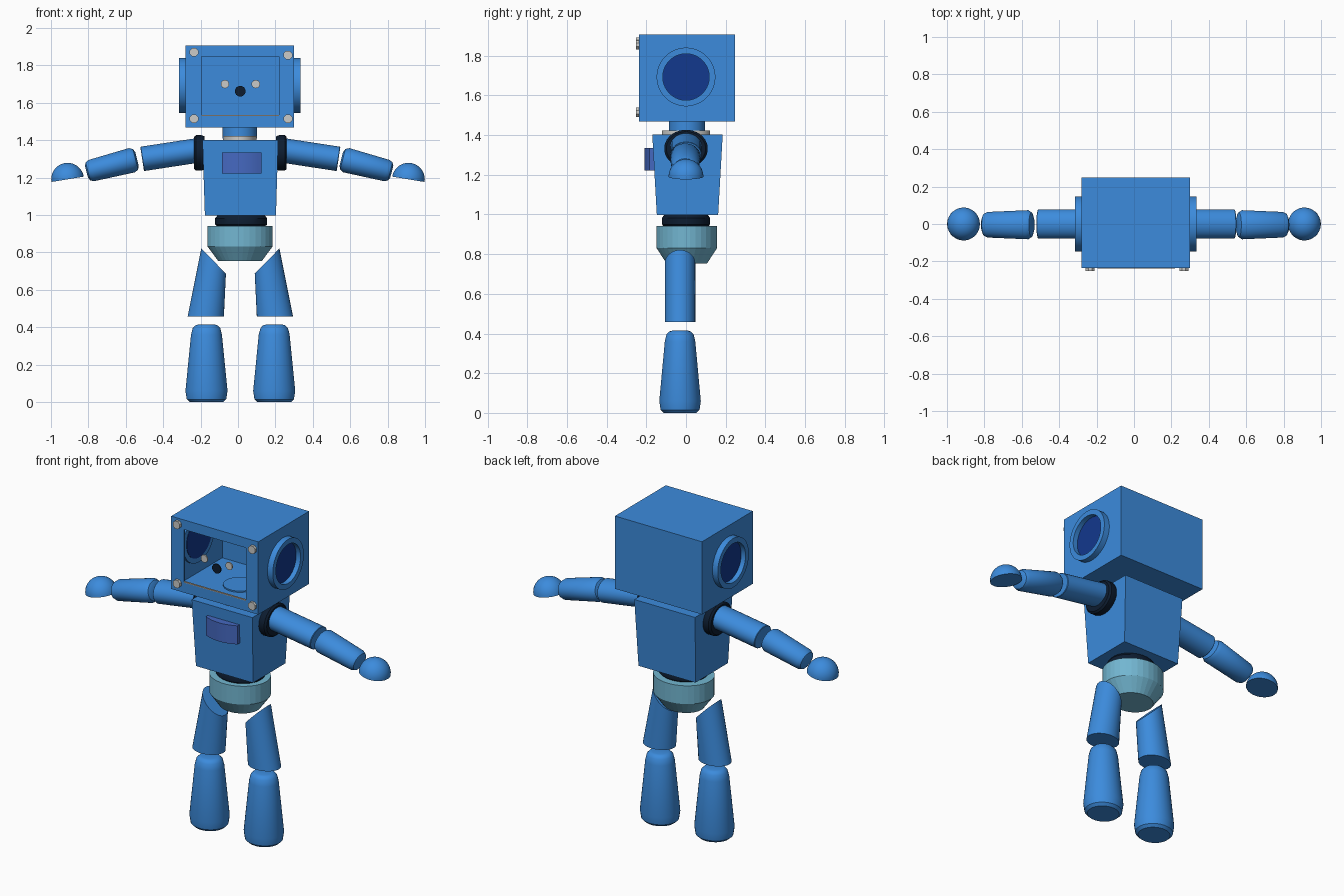
import bpy, bmesh, math
from mathutils import Matrix, Vector

if "Cube" in bpy.data.objects:
    bpy.data.objects.remove(bpy.data.objects["Cube"], do_unlink=True)


def material(name, rgb):
    m = bpy.data.materials.new(name)
    m.use_nodes = True
    m.diffuse_color = (*rgb, 1)
    m.node_tree.nodes["Principled BSDF"].inputs["Base Color"].default_value = (*rgb, 1)
    return m


BLUE = material("body blue", (0.045, 0.26, 0.72))
NAVY = material("deep blue", (0.006, 0.04, 0.27))
VIOLET = material("violet blue", (0.06, 0.14, 0.53))
TEAL = material("pale teal", (0.17, 0.47, 0.64))
BLACK = material("near black", (0.004, 0.012, 0.03))
GREY = material("light grey", (0.6, 0.6, 0.58))
TAN = material("warm grey", (0.5, 0.42, 0.34))
MID = 0.0125      # the body's own middle plane


def finish(name, bm, mat, smooth=True):
    bmesh.ops.remove_doubles(bm, verts=bm.verts, dist=0.0001)
    bmesh.ops.recalc_face_normals(bm, faces=bm.faces)
    me = bpy.data.meshes.new(name)
    bm.to_mesh(me)
    bm.free()
    me.materials.append(mat)
    if smooth:
        me.shade_smooth()
        me.set_sharp_from_angle(angle=math.radians(35))
    ob = bpy.data.objects.new(name, me)
    bpy.context.collection.objects.link(ob)
    return ob


def loft(name, rings, mat, caps=True, smooth=True):
    """Skin a list of point rings."""
    bm = bmesh.new()
    loops = [[bm.verts.new(p) for p in ring] for ring in rings]
    n = len(rings[0])
    for a, b in zip(loops, loops[1:]):
        for i in range(n):
            j = (i + 1) % n
            bm.faces.new((a[i], a[j], b[j], b[i]))
    if caps:
        bm.faces.new(loops[0])
        bm.faces.new(loops[-1])
    return finish(name, bm, mat, smooth)


def lathe(name, profile, mat, centre, axis=(0, 0, 1), sx=1, sy=1, n=32, caps=True, smooth=True):
    """Turn (radius, height) pairs round an axis; sx, sy stretch the section."""
    d = Vector(axis).normalized()
    v = Vector((0, 1, 0)) if abs(d.y) < 0.9 else Vector((0, 0, 1))
    u = v.cross(d).normalized()
    c = Vector(centre)
    rings = []
    for r, h in profile:
        angles = [math.tau * (i + 0.5) / n for i in range(n)]
        rings.append([c + d * h + u * (r * sx * math.cos(t)) + v * (r * sy * math.sin(t))
                      for t in angles])
    return loft(name, rings, mat, caps, smooth)


def box(name, x, y, z, mat):
    return loft(name, [[(x[0], y[0], h), (x[1], y[0], h), (x[1], y[1], h), (x[0], y[1], h)]
                       for h in z], mat, smooth=False)


def limb(name, a, b, sx, sy, profile, mat):
    """A turned limb from a to b; profile heights run from 0 to 1."""
    d = Vector(b) - Vector(a)
    return lathe(name, [(r, h * d.length) for r, h in profile], mat, a, d, sx, sy)


# Hollow head with a window in the front
bm = bmesh.new()
bmesh.ops.create_cube(bm, size=1, matrix=Matrix.Translation((0.01, 0.006, 1.687))
                      @ Matrix.Diagonal((0.58, 0.484, 0.438, 1)))
front = min(bm.faces, key=lambda f: f.calc_center_median().y)
bmesh.ops.inset_region(bm, faces=[front], thickness=0.06)
for v in front.verts:
    v.co.x = 0.22 if v.co.x > 0 else -0.195
    v.co.z = 1.848 if v.co.z > 1.7 else 1.53
bmesh.ops.delete(bm, geom=[front], context='FACES')
head = finish("head", bm, BLUE, smooth=False)
wall = head.modifiers.new("wall", 'SOLIDIFY')
wall.thickness = 0.012
wall.offset = -1
box("window_sill", (-0.195, 0.22), (-0.237, -0.226), (1.529, 1.534), TAN)

# Screws, eyes and nose
for i, (x, z) in enumerate([(-0.235, 1.87), (0.267, 1.855), (-0.235, 1.515), (0.267, 1.515)]):
    lathe(f"screw_{i + 1}", [(0.025, 0), (0.025, 0.018)], GREY, (x, -0.234, z), (0, -1, 0), n=8)
for side, x in (("right", -0.07), ("left", 0.095)):
    lathe(side + "_eye", [(0.023, 0), (0.023, 0.008)], GREY, (x, -0.215, 1.70), (0, -1, 0), n=10)
lathe("nose", [(0.029, 0), (0.029, 0.008)], BLACK, (0.012, -0.215, 1.662), (0, -1, 0), n=12)

# Neck and collar
lathe("neck", [(0.092, 1.41), (0.092, 1.483)], BLUE, (0.01, 0.005, 0))
lathe("collar", [(1, 1.398), (1, 1.422)], GREY, (0.01, 0.0, 0), sx=0.09, sy=0.122)

# Torso, tapering downwards
loft("torso", [[(x0, y0, z), (x1, y0, z), (x1, y1, z), (x0, y1, z)] for x0, x1, y0, y1, z in
               ((-0.177, 0.203, -0.147, 0.162, 0.997), (-0.19, 0.215, -0.17, 0.185, 1.402))],
     BLUE, smooth=False)

# Chest plate with a bowed front
bow = [(0.02 + 0.105 * t / 5, -0.21 + 0.025 * (t / 5) ** 2) for t in range(-5, 6)]
outline = bow + [(0.125, -0.15), (-0.085, -0.15)]
loft("chest_plate", [[(x, y, z) for x, y in outline] for z in (1.222, 1.334)], VIOLET)

# Waist joint and pelvis
lathe("waist", [(0.88, 0.935), (1, 0.95), (1, 0.982), (0.9, 1.0)], BLACK,
      (0.017, 0, 0), sx=0.14, sy=0.122)
lathe("pelvis", [(0.117, 0.754), (0.175, 0.832), (0.175, 0.942)], TEAL,
      (0.011, 0.004, 0), sy=0.88, smooth=False)

ROUNDED = [(0.55, 0), (0.85, 0.03), (1, 0.1), (0.88, 0.9), (0.75, 0.97), (0.5, 1)]
SHIN = [(0.09, 0), (0.106, 0.015), (0.113, 0.06), (0.083, 0.36), (0.074, 0.395),
        (0.06, 0.41), (0.045, 0.414)]
DOME = [(0.088 * math.cos(a), 0.088 * math.sin(a))
        for a in (math.pi / 2 * k / 10 for k in range(10))] + [(0.001, 0.088)]

for side, s in (("right", -1), ("left", 1)):
    # Ear ring and the disc set inside it
    wall_x = 0.01 + s * 0.29
    depth = 0.035
    lathe(side + "_ear_ring", [(0.117, -0.02), (0.148, -0.02), (0.148, depth),
                               (0.117, depth), (0.117, -0.02)],
          BLUE, (wall_x, 0, 1.693), (s, 0, 0), n=48, caps=False)
    lathe(side + "_ear_disc", [(0.119, -0.022), (0.119, 0.006)], NAVY,
          (wall_x, 0, 1.693), (s, 0, 0), n=48)

    # Shoulder and arm
    lathe(side + "_shoulder", [(0.94, -0.03), (1, -0.015), (1, 0.016), (0.9, 0.026)], BLACK,
          (MID + s * 0.222, 0, 1.332), (s, 0, 0), sx=0.095, sy=0.11)
    limb(side + "_upper_arm", (MID + s * 0.23, 0, 1.345), (MID + s * 0.525, 0, 1.3),
         0.066, 0.079, [(1, 0), (1, 0.99), (0.96, 1)], BLUE)
    limb(side + "_forearm", (0.006 + s * 0.546, -0.004, 1.3), (0.006 + s * 0.816, -0.004, 1.231),
         0.067, 0.078, ROUNDED, BLUE)
    lathe(side + "_hand", DOME, BLUE, (s * 0.911, 0, 1.191), (s * 0.165, 0, 1))

    # Thigh, cut at a slant on top
    ring = [(math.cos(t), math.sin(t)) for t in (math.tau * k / 32 for k in range(32))]
    loft(side + "_thigh", [
        [(MID + s * (0.185 + 0.097 * c), -0.03 + 0.077 * q, 0.457) for c, q in ring],
        [(MID + s * (0.143 + 0.066 * c), -0.03 + 0.077 * q, 0.754 + 0.067 * c) for c, q in ring]],
        BLUE)

    # Lower leg
    lathe(side + "_lower_leg", SHIN, BLUE, (MID + s * 0.181, -0.03, 0), sy=0.93)
